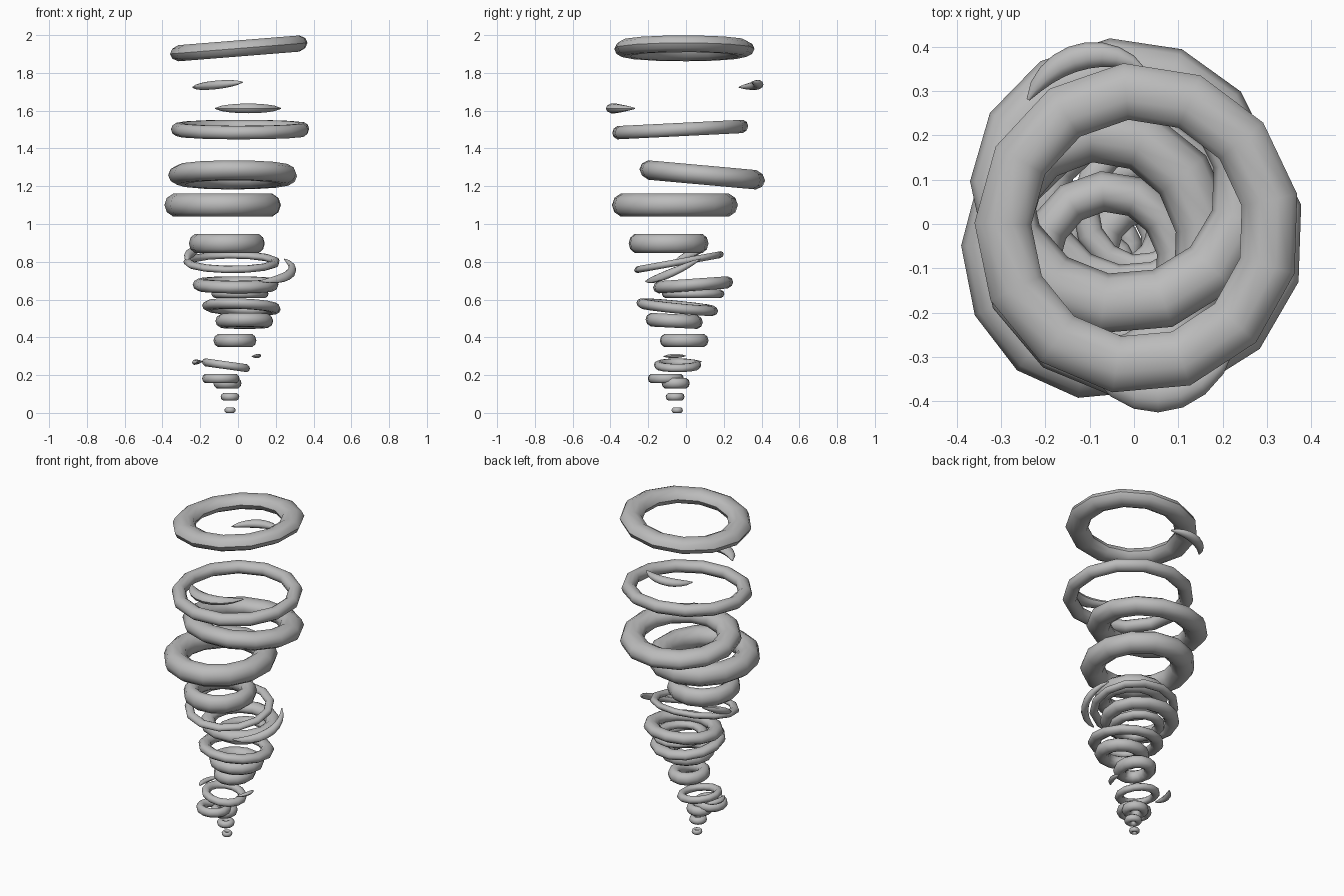
import bpy, bmesh, math

grey = bpy.data.materials.new("grey")
grey.diffuse_color = (0.5, 0.5, 0.5, 1)
SIDES = 10


def band(name, x, y, z, rx, ry, wide, high, tilt_x=0, tilt_y=0, start=None, end=None):
    """Tilted elliptical ring, or a tapered arc of one when start and end (degrees) are given.
    rx, ry are outer radii; wide, high are the half sizes of the tube."""
    closed = start is None
    n = 13 if closed else max(6, round((end - start) / 11))
    a0, a1 = (95, 455) if closed else (start, end)
    bm = bmesh.new()
    loops = []
    for i in range(n if closed else n + 1):
        t = i / n
        a = math.radians(a0 + (a1 - a0) * t)
        k = 1 if closed else max(0.12, math.sin(math.pi * t) ** 0.6)
        loop = []
        for j in range(SIDES):
            b = math.tau * j / SIDES
            off = -wide + wide * k * math.cos(b)
            dx, dy = (rx + off) * math.cos(a), (ry + off) * math.sin(a)
            dz = tilt_x * dx + tilt_y * dy + high * k * math.sin(b)
            loop.append(bm.verts.new((x + dx, y + dy, z + dz)))
        loops.append(loop)
    for i in range(n):
        p, q = loops[i], loops[(i + 1) % len(loops)]
        for j in range(SIDES):
            m = (j + 1) % SIDES
            bm.faces.new((p[j], q[j], q[m], p[m]))
    if not closed:
        bm.faces.new(loops[0])
        bm.faces.new(loops[-1][::-1])
    bmesh.ops.recalc_face_normals(bm, faces=bm.faces)
    mesh = bpy.data.meshes.new(name)
    bm.to_mesh(mesh)
    bm.free()
    mesh.materials.append(grey)
    ob = bpy.data.objects.new(name, mesh)
    bpy.context.collection.objects.link(ob)
    bpy.ops.object.select_all(action='DESELECT')
    ob.select_set(True)
    bpy.context.view_layer.objects.active = ob
    bpy.ops.object.shade_smooth_by_angle(angle=math.radians(45))


# Stacked rings of the funnel, tip to crown
rings = [
    (-.042, -.047, .014, .030, .030, .011, .014),
    (-.042, -.058, .085, .050, .050, .020, .021),
    (-.055, -.055, .157, .075, .075, .026, .029),
    (-.090, -.107, .182, .100, .096, .024, .026),
    (-.062, -.045, .252, .128, .126, .024, .022, -.14, 0),
    (-.015, -.010, .383, .115, .130, .036, .037),
    (.035, -.063, .487, .155, .153, .042, .038, 0, -.05),
    (.020, -.047, .560, .210, .218, .036, .028, -.04, -.10),
    (.012, .037, .630, .153, .167, .030, .024),
    (-.010, .037, .678, .230, .214, .042, .034, 0, .07),
    (-.032, -.038, .798, .257, .239, .024, .019, 0, .18),
    (-.057, -.093, .897, .203, .213, .046, .053),
    (-.078, -.060, 1.100, .312, .336, .068, .064),
    (-.025, .085, 1.260, .345, .335, .068, .054, 0, -.09),
    (.015, -.032, 1.500, .370, .363, .040, .037, 0, .05),
    (.008, -.010, 1.930, .368, .374, .064, .045, .08, 0),
]
for i, r in enumerate(rings):
    band(f"ring_{i + 1:02d}", *r)

# Loose tapered wisps around the funnel
wisps = [
    (-.060, -.010, .285, .185, .160, .018, .014, .10, 0, 140, 205),
    (-.060, -.030, .285, .185, .160, .016, .011, .10, 0, -38, 12),
    (.010, -.030, .790, .300, .220, .022, .024, -.10, .45, -68, 32),
    (.010, -.030, .790, .300, .220, .022, .024, -.10, .45, 135, 190),
    (.050, -.030, 1.612, .280, .395, .040, .027, 0, 0, -135, -43),
    (-.080, .190, 1.740, .210, .222, .030, .024, .10, 0, 55, 152),
]
for i, w in enumerate(wisps):
    band(f"wisp_{i + 1}", *w)
